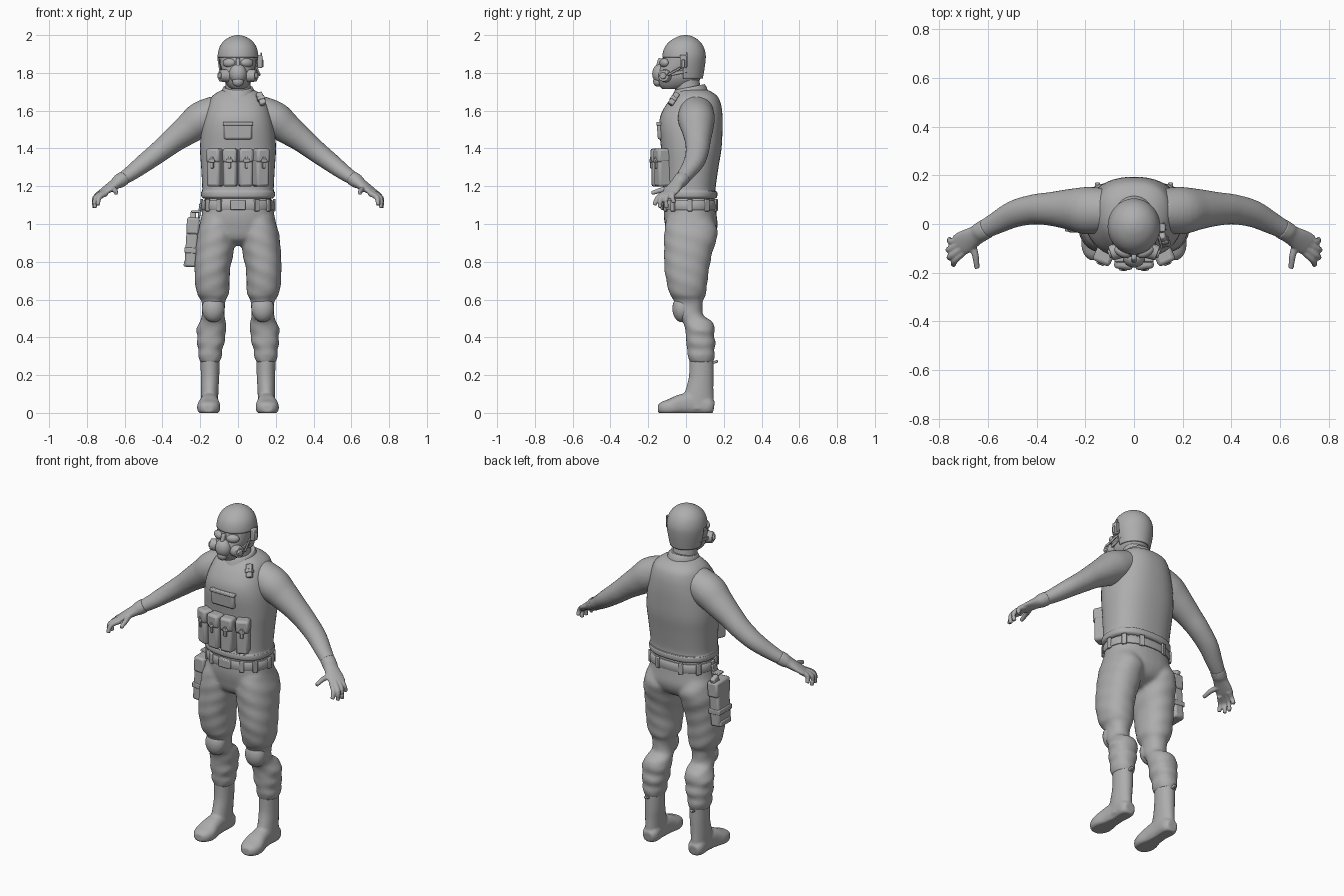
import bpy, bmesh, math
from mathutils import Vector, Euler

grey = bpy.data.materials.new("plain grey")
grey.diffuse_color = (0.42, 0.42, 0.42, 1)


def spline(secs, k):
    """Catmull-Rom interpolation of equal-length tuples."""
    out = []
    for i in range(len(secs) - 1):
        p = [secs[max(0, min(len(secs) - 1, i + j))] for j in (-1, 0, 1, 2)]
        for s in range(k):
            t = s / k
            out.append([0.5 * (2 * b + (c - a) * t + (2 * a - 5 * b + 4 * c - d) * t * t
                               + (3 * b - a - 3 * c + d) * t ** 3) for a, b, c, d in zip(*p)])
    return out + [list(secs[-1])]


def skin(bm, rings):
    vs = [[bm.verts.new(p) for p in r] for r in rings]
    n = len(vs[0])
    for a, b in zip(vs, vs[1:]):
        for i in range(n):
            bm.faces.new((a[i], a[(i + 1) % n], b[(i + 1) % n], b[i]))
    bm.faces.new(vs[0][::-1])
    bm.faces.new(vs[-1])


def ring(c, u, v, ru, rv, e, n, wr=0):
    pts = []
    for i in range(n):
        a = 2 * math.pi * i / n
        x, y = (math.copysign(abs(f) ** (2 / e), f) for f in (math.cos(a), math.sin(a)))
        w = 1 + wr * math.sin(3 * a + c.z * 75)
        pts.append(c + u * (ru * x * w) + v * (rv * y * w))
    return pts


def stack(bm, secs, s=1, e=2.0, n=32, k=4, wr=0):
    """Horizontal rings; section = (z, centre x, half width, y front, y back)."""
    skin(bm, [ring(Vector((s * cx, (f + b) / 2, z)), Vector((s, 0, 0)), Vector((0, 1, 0)),
                   max(rx, .002), max((b - f) / 2, .002), e, n, wr)
              for z, cx, rx, f, b in spline(secs, k)])


def tube(bm, secs, s=1, e=2.0, n=20, k=4):
    """Rings across a path; section = (x, y, z, sideways radius, upward radius)."""
    pts = spline(secs, k)
    rings = []
    for i, (x, y, z, ru, rv) in enumerate(pts):
        t = (Vector(pts[min(i + 1, len(pts) - 1)][:3]) - Vector(pts[max(i - 1, 0)][:3])).normalized()
        u = t.cross(Vector((0, 0, 1))).normalized()
        r = ring(Vector((x, y, z)), u, u.cross(t), ru, rv, e, n)
        rings.append([Vector((s * p.x, p.y, p.z)) for p in r])
    skin(bm, rings)


def finish(name, bm, voxel=0, smooth=0, bevel=0):
    bmesh.ops.recalc_face_normals(bm, faces=bm.faces)
    me = bpy.data.meshes.new(name)
    bm.to_mesh(me)
    bm.free()
    me.materials.append(grey)
    ob = bpy.data.objects.new(name, me)
    bpy.context.collection.objects.link(ob)
    bpy.context.view_layer.objects.active = ob
    bpy.ops.object.select_all(action='DESELECT')
    ob.select_set(True)
    bpy.ops.object.shade_smooth_by_angle(angle=math.radians(40))
    if voxel:
        m = ob.modifiers.new("fuse", 'REMESH')
        m.mode, m.voxel_size, m.use_smooth_shade = 'VOXEL', voxel, True
        m = ob.modifiers.new("soften", 'SMOOTH')
        m.factor, m.iterations = 0.5, smooth
    if bevel:
        m = ob.modifiers.new("round", 'BEVEL')
        m.width, m.segments = bevel, 2
    return ob


def box(name, loc, size, rot=(0, 0, 0), bevel=.006):
    bm = bmesh.new()
    bmesh.ops.create_cube(bm, size=1)
    for v in bm.verts:
        v.co = Vector(a * b for a, b in zip(v.co, size))
    ob = finish(name, bm, bevel=bevel)
    ob.location, ob.rotation_euler = loc, rot
    return ob


def ball(name, loc, rad, rot=(0, 0, 0)):
    bm = bmesh.new()
    bmesh.ops.create_uvsphere(bm, u_segments=24, v_segments=14, radius=1)
    for v in bm.verts:
        v.co = Vector(a * b for a, b in zip(v.co, rad))
    ob = finish(name, bm)
    ob.location, ob.rotation_euler = loc, rot


def disk(name, loc, r, depth, rot):
    bm = bmesh.new()
    bmesh.ops.create_cone(bm, cap_ends=True, segments=24, radius1=r, radius2=r * .85, depth=depth)
    ob = finish(name, bm, bevel=.004)
    ob.location, ob.rotation_euler = loc, rot


# Trousers: pelvis and both legs fused, with folds on the lower legs
bm = bmesh.new()
stack(bm, [(1.14, 0, .178, -.112, .152), (1.05, 0, .192, -.118, .162), (.98, 0, .2, -.108, .166),
           (.92, 0, .14, -.09, .135), (.885, 0, .05, -.04, .06)], e=2.3)
for s in (1, -1):
    stack(bm, [(1.04, .1, .09, -.1, .14), (.95, .115, .102, -.116, .168), (.85, .125, .102, -.116, .14),
               (.76, .136, .094, -.114, .122), (.68, .136, .091, -.1, .112), (.625, .132, .082, -.085, .104),
               (.59, .13, .063, -.062, .09), (.52, .131, .06, -.05, .09), (.485, .134, .068, -.02, .138),
               (.44, .141, .08, -.004, .152), (.405, .142, .072, 0, .148), (.37, .144, .074, 0, .157),
               (.335, .147, .062, .008, .15), (.305, .148, .064, .008, .153), (.265, .148, .05, .02, .143)],
          s, 2.2, wr=.016)
finish("trousers", bm, .01, 4)

# Boots: shaft plus foot, flattened on the ground
bm = bmesh.new()
for s in (1, -1):
    stack(bm, [(.31, .148, .052, .018, .146), (.2, .148, .049, .016, .146), (.13, .15, .047, 0, .145),
               (.07, .151, .046, -.02, .147), (.02, .151, .046, -.02, .148)], s)
    tube(bm, [(.15, .148, .03, .03, .03), (.15, .12, .035, .047, .045), (.15, .05, .05, .046, .06),
              (.152, -.02, .045, .052, .055), (.155, -.08, .03, .062, .045), (.156, -.125, .025, .05, .035),
              (.156, -.148, .025, .025, .02)], s, 2.5)
for v in bm.verts:
    v.co.z = max(v.co.z, -.001)
finish("boots", bm, .007, 3)

for s in (1, -1):
    ball("knee_pad", (s * .131, -.022, .552), (.06, .05, .072))
    box("boot_strap", (s * .15, .155, .27), (.02, .03, .014), (.3, 0, 0), .004)

# Sleeves and shoulders
bm = bmesh.new()
stack(bm, [(1.4, 0, .15, -.07, .15), (1.6, 0, .15, -.07, .15), (1.67, 0, .12, -.04, .13),
           (1.705, 0, .07, -.03, .09)])
for s in (1, -1):
    tube(bm, [(.1, .055, 1.6, .09, .085), (.19, .055, 1.556, .098, .095), (.26, .06, 1.505, .085, .082),
              (.34, .062, 1.445, .07, .067), (.41, .06, 1.388, .062, .058), (.49, .042, 1.327, .056, .05),
              (.565, .004, 1.27, .046, .041), (.625, -.028, 1.23, .038, .033)], s, n=28)
finish("sleeves", bm, .01, 3)

# Gloved hands
bm = bmesh.new()
fingers = [((.698, -.112, 1.163), (.735, -.148, 1.14), (.742, -.168, 1.1)),
           ((.71, -.1, 1.167), (.753, -.133, 1.138), (.757, -.138, 1.085)),
           ((.718, -.08, 1.168), (.76, -.106, 1.135), (.759, -.102, 1.085)),
           ((.716, -.06, 1.17), (.752, -.073, 1.148), (.758, -.063, 1.112)),
           ((.668, -.075, 1.187), (.652, -.128, 1.18), (.645, -.182, 1.163))]
for s in (1, -1):
    tube(bm, [(.605, -.018, 1.243, .042, .038), (.63, -.033, 1.226, .041, .037), (.65, -.047, 1.212, .04, .029),
              (.685, -.068, 1.188, .047, .022), (.715, -.085, 1.168, .047, .016), (.728, -.093, 1.16, .036, .01)], s)
    for f in fingers:
        tube(bm, [p + (r, r) for p, r in zip(f, (.016, .014, .011))], s, n=12)
finish("gloves", bm, .0045, 2)

# Body armour vest
bm = bmesh.new()
stack(bm, [(1.135, 0, .182, -.118, .155), (1.145, 0, .194, -.13, .165), (1.17, 0, .195, -.13, .165),
           (1.185, 0, .189, -.122, .156), (1.3, 0, .195, -.125, .172), (1.4, 0, .201, -.132, .188),
           (1.5, 0, .193, -.142, .193), (1.57, 0, .178, -.136, .193), (1.63, 0, .16, -.106, .186),
           (1.675, 0, .138, -.07, .167), (1.705, 0, .095, -.04, .125), (1.712, 0, .06, -.03, .09)], e=2.4, n=48)
finish("vest", bm)

# Collar and neck
bm = bmesh.new()
tube(bm, [(0, .02, 1.65, .07, .07), (0, .012, 1.7, .068, .068), (0, 0, 1.78, .066, .066)], n=28)
finish("neck", bm)
bm = bmesh.new()
stack(bm, [(1.65, 0, .1, -.09, .12), (1.69, 0, .09, -.076, .115), (1.722, 0, .079, -.06, .1),
           (1.724, 0, .07, -.05, .09)])
for v in bm.verts:
    v.co.z += (v.co.y - .02) * .2
finish("collar", bm)

# Chest pocket with flap
box("chest_pocket", (0, -.132, 1.49), (.15, .04, .085), (.05, 0, 0), .012)
box("chest_flap", (0, -.139, 1.53), (.16, .036, .02), (-.05, 0, 0), .006)

# Four magazine pouches wrapped round the belly
for x, y, turn in ((-.12, -.122, -.42), (-.04, -.143, -.12), (.04, -.143, .12), (.12, -.122, .42)):
    e = Euler((0, 0, turn))

    def at(dy, z):
        d = Vector((0, dy, 0))
        d.rotate(e)
        return Vector((x, y, z)) + d
    box("pouch", at(0, 1.29), (.073, .076, .185), e, .014)
    box("pouch_lid", at(-.002, 1.362), (.077, .083, .075), e, .014)
    box("pouch_strap", at(-.041, 1.325), (.016, .012, .06), e, .003)
    box("pouch_buckle", at(-.044, 1.335), (.032, .012, .018), e, .004)

# Belt with loops and a buckle
bm = bmesh.new()
stack(bm, [(1.075, 0, .188, -.12, .162), (1.08, 0, .195, -.125, .167), (1.12, 0, .192, -.124, .165),
           (1.125, 0, .184, -.116, .156)], e=2.3, n=48, k=2)
finish("belt", bm)
for d in (-145, -118, -62, -35, 0, 35, 70, 110, 145, 180):
    a = math.radians(d)
    p = [math.copysign(abs(f) ** (2 / 2.3), f) for f in (math.cos(a), math.sin(a))]
    box("belt_loop", (.192 * p[0], .021 + .145 * p[1], 1.1), (.014, .028, .065), (0, 0, a), .004)
box("belt_buckle", (0, -.124, 1.1), (.08, .02, .05), bevel=.005)

# Shoulder clip
box("shoulder_clip", (.122, -.065, 1.662), (.034, .03, .075), (-.6, -.3, .2), .006)
box("shoulder_clip_band", (.122, -.067, 1.662), (.04, .034, .02), (-.6, -.3, .2), .004)

# Head with face mask
bm = bmesh.new()
stack(bm, [(1.715, 0, .035, -.125, -.02), (1.735, 0, .058, -.143, .04), (1.77, 0, .079, -.155, .078),
           (1.81, 0, .086, -.152, .086), (1.85, 0, .095, -.132, .092), (1.9, 0, .097, -.115, .094),
           (1.95, 0, .075, -.085, .07), (1.97, 0, .04, -.04, .04)], e=2.1)
finish("head", bm)
ball("mask_snout", (0, -.138, 1.795), (.046, .041, .052))
ball("mask_valve", (0, -.15, 1.755), (.03, .024, .028))
box("nose_bridge", (0, -.14, 1.848), (.022, .03, .06), (-.3, 0, 0), .008)
for s in (1, -1):
    ball("goggle_lens", (s * .047, -.115, 1.853), (.036, .022, .024), (0, 0, s * .45))
    disk("mask_filter", (s * .073, -.112, 1.785), .036, .05, (0, s * math.pi / 2, -s * .35))
    disk("filter_cap", (s * .095, -.121, 1.785), .02, .02, (0, s * math.pi / 2, -s * .35))
    box("mask_strap", (s * .088, -.045, 1.8), (.01, .1, .018), (.2, 0, -s * .1), .003)

# Helmet: a dome cut away over the face
bm = bmesh.new()
stack(bm, [(1.77, 0, .089, -.1, .089), (1.81, 0, .098, -.112, .096), (1.86, 0, .107, -.124, .103),
           (1.9, 0, .107, -.124, .104), (1.94, 0, .096, -.11, .092), (1.97, 0, .074, -.083, .07),
           (1.99, 0, .044, -.048, .04), (1.998, 0, .018, -.022, .018), (2.0, 0, .002, -.004, .002)], n=48)
for co, no in (((0, 0, 1.882), (0, 0, 1)), ((0, -.015, 0), (0, 1, 0))):
    bmesh.ops.bisect_plane(bm, geom=bm.verts[:] + bm.edges[:] + bm.faces[:], plane_co=co, plane_no=no)
cut = [f for f in bm.faces if (f.calc_center_median().z < 1.882 and f.calc_center_median().y < -.015)
       or f.calc_center_median().z < 1.7701]
bmesh.ops.delete(bm, geom=cut, context='FACES')
m = finish("helmet", bm).modifiers.new("thickness", 'SOLIDIFY')
m.thickness = .008

# Headset on one side
box("earpiece", (.116, -.015, 1.86), (.026, .036, .07), bevel=.006)
box("earpiece_knob", (.128, -.015, 1.85), (.016, .018, .04), bevel=.004)
box("antenna", (.122, .004, 1.87), (.008, .008, .075), bevel=.002)
box("headset_arm", (.105, -.06, 1.81), (.01, .09, .012), (.5, 0, .25), .003)

# Thigh holster
tilt = (0, .06, 0)
box("holster", (-.246, .03, .885), (.062, .115, .225), tilt, .012)
box("holster_top", (-.238, .03, .99), (.068, .13, .09), tilt, .012)
box("holster_band", (-.247, .03, .86), (.074, .122, .03), tilt, .005)
box("holster_foot", (-.254, .03, .79), (.066, .1, .035), tilt, .008)
box("pistol_grip", (-.238, .065, 1.035), (.03, .05, .06), (-.35, .06, 0), .008)
box("holster_hanger", (-.222, .02, 1.065), (.05, .05, .012), (0, 0, 0), .004)
box("hanger_strap", (-.203, .02, 1.07), (.012, .045, .08), (0, .1, 0), .004)
